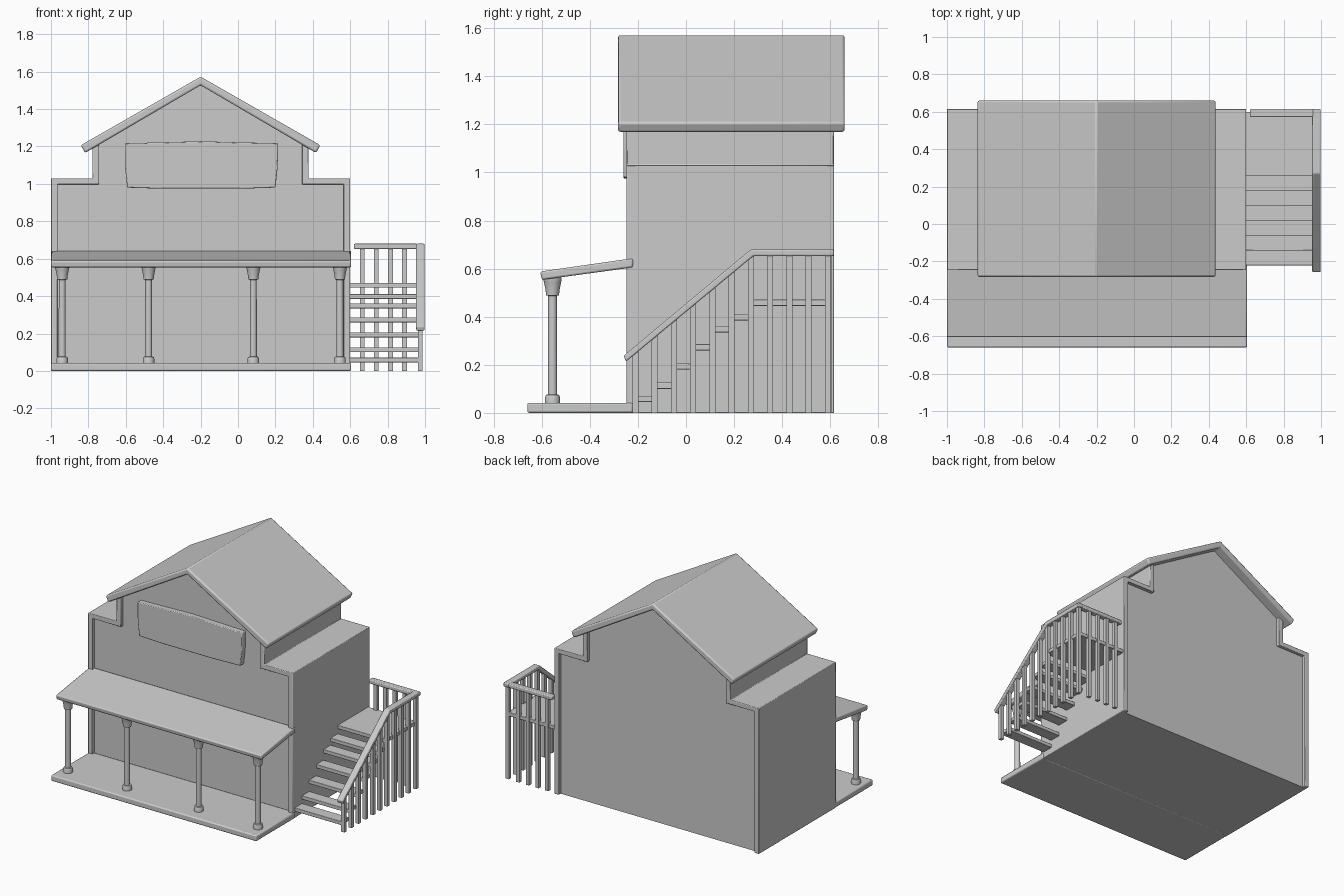
import bpy, bmesh, math
from mathutils import Matrix

if "Cube" in bpy.data.objects:
    bpy.data.objects.remove(bpy.data.objects["Cube"])

CX = -0.2  # centre line of the house


def make(name, bm, bevel=0.0, segments=2):
    bmesh.ops.recalc_face_normals(bm, faces=bm.faces)
    me = bpy.data.meshes.new(name)
    bm.to_mesh(me)
    bm.free()
    ob = bpy.data.objects.new(name, me)
    bpy.context.collection.objects.link(ob)
    bpy.ops.object.select_all(action='DESELECT')
    ob.select_set(True)
    bpy.context.view_layer.objects.active = ob
    if bevel:
        m = ob.modifiers.new("Bevel", 'BEVEL')
        m.width, m.segments = bevel, segments
        m.limit_method = 'ANGLE'
    bpy.ops.object.shade_smooth_by_angle(angle=math.radians(35))
    return ob


def prism(name, pts, a, b, axis='Y', bevel=0.0):
    """Extrude an outline: (x, z) along Y, or (y, z) along X."""
    bm = bmesh.new()
    place = (lambda p, t: (p[0], t, p[1])) if axis == 'Y' else (lambda p, t: (t, p[0], p[1]))
    v0 = [bm.verts.new(place(p, a)) for p in pts]
    v1 = [bm.verts.new(place(p, b)) for p in pts]
    n = len(pts)
    bm.faces.new(v0)
    bm.faces.new(v1[::-1])
    for i in range(n):
        j = (i + 1) % n
        bm.faces.new((v0[i], v0[j], v1[j], v1[i]))
    return make(name, bm, bevel)


def box(name, x0, x1, y0, y1, z0, z1, bevel=0.0):
    return prism(name, [(x0, z0), (x1, z0), (x1, z1), (x0, z1)], y0, y1, 'Y', bevel)


def lathe(name, profile, x, y, sides=20):
    bm = bmesh.new()
    rings = [[bm.verts.new((x + r * math.cos(2 * math.pi * k / sides),
                            y + r * math.sin(2 * math.pi * k / sides), z))
              for k in range(sides)] for r, z in profile]
    for lo, hi in zip(rings, rings[1:]):
        for k in range(sides):
            j = (k + 1) % sides
            bm.faces.new((lo[k], lo[j], hi[j], hi[k]))
    bm.faces.new(rings[0][::-1])
    bm.faces.new(rings[-1])
    return make(name, bm)


# House body, slightly recessed behind the edge trim
half = [(0.78, 0), (0.78, 1.01), (0.56, 1.01), (0.56, 1.20)]
prism("house_body", [(CX + d, z) for d, z in half] + [(CX, 1.54)]
      + [(CX - d, z) for d, z in half[::-1]], -0.222, 0.59)

# Stepped side walls whose ends form the trim
trim = [(0.8, 0), (0.8, 1.03), (0.577, 1.03), (0.577, 1.205), (0.542, 1.225),
        (0.542, 0.998), (0.765, 0.998), (0.765, 0)]
for side, s in (("right", 1), ("left", -1)):
    prism("wall_trim_" + side, [(CX + s * d, z) for d, z in trim], -0.247, 0.615, 'Y', 0.004)

# Gable roof
prism("gable_roof", [(CX, 1.573), (CX + 0.64, 1.207), (CX + 0.618, 1.165), (CX, 1.527),
                     (CX - 0.618, 1.165), (CX - 0.64, 1.207)], -0.283, 0.66, 'Y', 0.01)

# Blank sign board with bowed edges
prism("sign_board", [(-0.605, 1.217), (-0.4, 1.222), (-0.2, 1.228), (0.0, 1.222), (0.214, 1.217),
                     (0.212, 1.09), (0.2, 0.98), (0.0, 0.974), (-0.4, 0.974), (-0.592, 0.98),
                     (-0.604, 1.09)], -0.26, -0.215, 'Y', 0.005)

# Porch floor, sloping porch roof and posts
box("porch_floor", -1.0, 0.605, -0.66, -0.22, 0, 0.042, 0.008)
prism("porch_roof", [(-0.606, 0.588), (-0.6, 0.553), (-0.22, 0.605), (-0.22, 0.643)],
      -1.0, 0.605, 'X', 0.008)
post = [(0.031, 0.04), (0.031, 0.065), (0.027, 0.075), (0.019, 0.077), (0.018, 0.487),
        (0.027, 0.489), (0.029, 0.51), (0.036, 0.545), (0.038, 0.552), (0.038, 0.562)]
for i, x in enumerate((-0.94, -0.478, 0.082, 0.545)):
    lathe(f"porch_post_{i + 1}", post, x, -0.555)

# Stair treads and landing
for i, z in enumerate((0.045, 0.1, 0.18, 0.26, 0.335, 0.385)):
    y = -0.222 + 0.08 * i
    box(f"stair_tread_{i + 1}", 0.59, 0.965, y, y + 0.083, z, z + 0.026, 0.003)
box("stair_landing", 0.59, 0.975, 0.258, 0.6, 0.445, 0.471, 0.003)

# Handrails
prism("side_handrail", [(-0.25, 0.213), (0.28, 0.652), (0.615, 0.652), (0.615, 0.68),
                        (0.27, 0.68), (-0.259, 0.238)], 0.953, 0.998, 'X', 0.006)
box("back_handrail", 0.62, 0.96, 0.572, 0.615, 0.652, 0.68, 0.006)

# Balusters
R = 0.0125
for i in range(11):
    y = -0.21 + 0.08 * i
    top = min(0.66, 0.225 + (y + 0.25) * 0.828)
    box(f"side_baluster_{i + 1}", 0.975 - R, 0.975 + R, y - R, y + R, 0, top)
for i, x in enumerate((0.665, 0.74, 0.815, 0.89)):
    box(f"back_baluster_{i + 1}", x - R, x + R, 0.594 - R, 0.594 + R, 0, 0.66)
